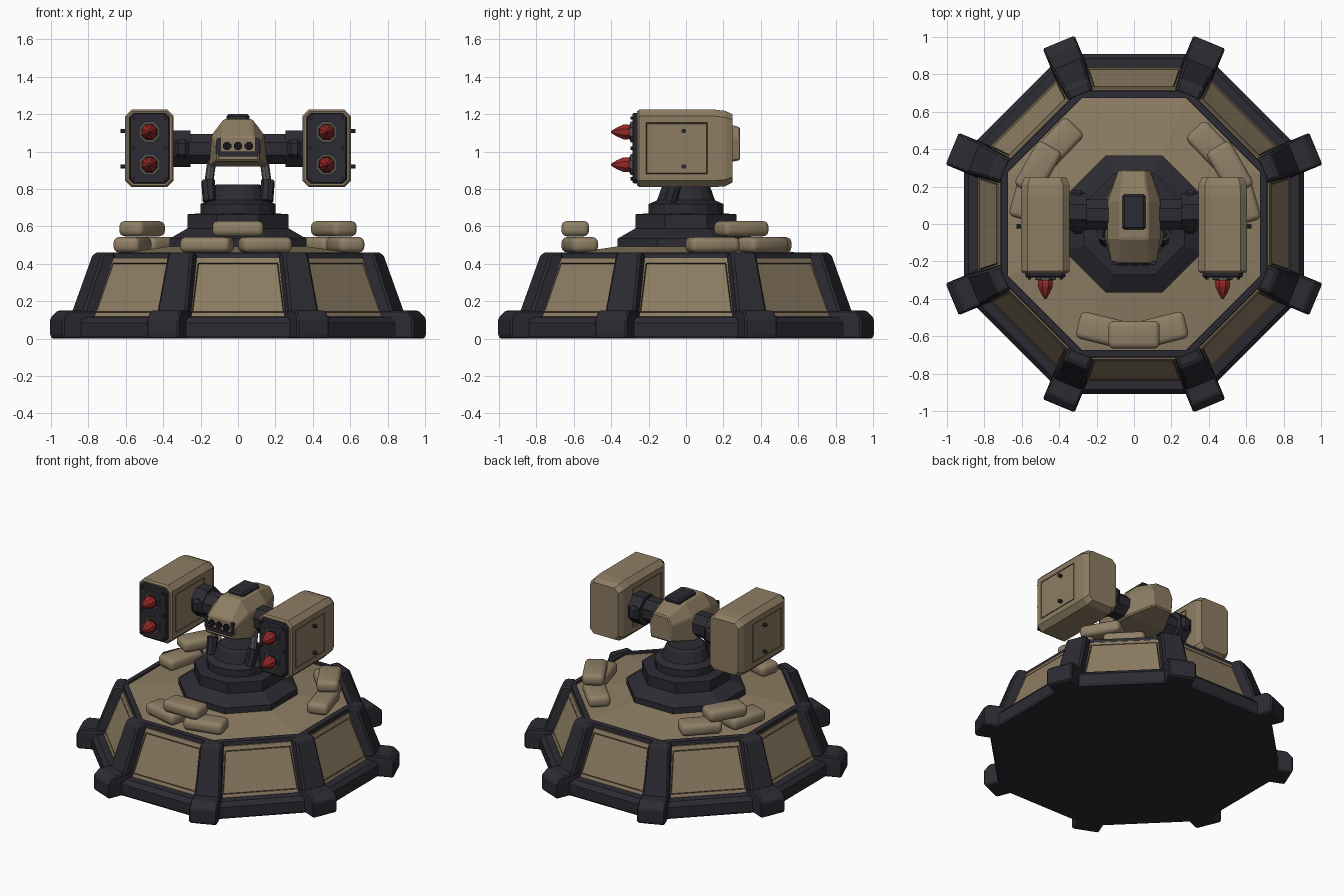
import bpy, bmesh, math
from mathutils import Matrix, Vector

if "Cube" in bpy.data.objects:
    bpy.data.objects.remove(bpy.data.objects["Cube"])


def material(name, rgb):
    m = bpy.data.materials.new(name)
    m.diffuse_color = (*rgb, 1)
    m.use_nodes = True
    m.node_tree.nodes["Principled BSDF"].inputs["Base Color"].default_value = m.diffuse_color
    return m


DARK = material("dark_armor", (0.024, 0.024, 0.032))
TAN = material("tan_armor", (0.27, 0.205, 0.125))
SEAM = material("seam_brown", (0.11, 0.083, 0.05))
BAG = material("sandbag_tan", (0.28, 0.215, 0.135))
RED = material("warhead_red", (0.30, 0.022, 0.022))
BLACK = material("lens_black", (0.008, 0.008, 0.01))
GREY = material("rod_grey", (0.075, 0.078, 0.088))


def loft(name, rings, mat, xf=Matrix(), bevel=0, groove=None, caps=True, smooth=False):
    """Skin a list of equal-length point rings; groove = (face test, margin)."""
    bm = bmesh.new()
    rows = [[bm.verts.new(p) for p in r] for r in rings]
    n = len(rows[0])
    for a, b in zip(rows, rows[1:]):
        for i in range(n):
            bm.faces.new((a[i], a[(i + 1) % n], b[(i + 1) % n], b[i]))
    if caps:
        bm.faces.new(rows[0][::-1])
        bm.faces.new(rows[-1])
    bmesh.ops.recalc_face_normals(bm, faces=bm.faces)
    if groove:
        bm.normal_update()
        faces = [f for f in bm.faces if groove[0](f)]
        bmesh.ops.inset_individual(bm, faces=faces, thickness=groove[1])
        for depth in (-0.008, 0.008):
            res = bmesh.ops.inset_individual(bm, faces=faces, thickness=0.004, depth=depth)
            for f in res["faces"]:
                f.material_index = 1
    me = bpy.data.meshes.new(name)
    bm.to_mesh(me)
    bm.free()
    me.transform(xf)
    if xf.determinant() < 0:
        me.flip_normals()
    me.materials.append(mat)
    me.materials.append(SEAM)
    ob = bpy.data.objects.new(name, me)
    bpy.context.collection.objects.link(ob)
    if bevel:
        mod = ob.modifiers.new("edge", "BEVEL")
        mod.width, mod.segments, mod.limit_method = bevel, 3 if smooth else 1, "ANGLE"
        mod.angle_limit = math.radians(25)
    if smooth:
        for p in me.polygons:
            p.use_smooth = True
    return ob


def ring(a, z, n=8):
    """Regular polygon of apothem a with flats facing the axes."""
    r = a / math.cos(math.pi / n)
    return [(r * math.cos((i + .5) * math.tau / n), r * math.sin((i + .5) * math.tau / n), z)
            for i in range(n)]


def turned(name, profile, mat, xf=Matrix(), n=8, **kw):
    return loft(name, [ring(a, z, n) for a, z in profile], mat, xf, **kw)


def rect(x0, x1, w, z):
    return [(x0, -w, z), (x1, -w, z), (x1, w, z), (x0, w, z)]


def box(name, c, s, mat, xf=Matrix(), **kw):
    x, y, z = (v / 2 for v in s)
    return loft(name, [rect(-x, x, y, -z), rect(-x, x, y, z)], mat,
                xf @ Matrix.Translation(c), **kw)


def cut_rect(hx, z0, z1, c, y):
    """Rectangle in the xz plane with clipped corners."""
    return [(hx - c, y, z0), (hx, y, z0 + c), (hx, y, z1 - c), (hx - c, y, z1),
            (c - hx, y, z1), (-hx, y, z1 - c), (-hx, y, z0 + c), (c - hx, y, z0)]


def rod(name, a, b, r, mat, n=8):
    a, b = Vector(a), Vector(b)
    q = (b - a).to_track_quat("Z", "Y").to_matrix().to_4x4()
    return turned(name, [(r, 0), (r, (b - a).length)], mat, Matrix.Translation(a) @ q, n)


def spin(deg):
    return Matrix.Rotation(math.radians(deg), 4, "Z")


# Octagonal bunker: skirt, core wall, rim and sloped deck
turned("base_skirt", [(.90, 0), (.91, .015), (.91, .085), (.885, .115), (.80, .12)], DARK)
turned("wall_core", [(.825, .10), (.705, .44)], DARK)
turned("deck_rim", [(.715, .42), (.71, .457), (.675, .46), (.672, .43)], DARK, caps=False)
turned("deck", [(.69, .43), (.68, .447), (.34, .497)], TAN)

# Eight wall panels, corner pillars and feet
for k in range(8):
    face, corner = spin(45 * k), spin(45 * k + 22.5)
    loft("wall_panel", [[(.80, -.275, .115), (.80, .275, .115), (.69, .24, .43), (.69, -.24, .43)],
                        [(.838, -.275, .115), (.838, .275, .115), (.722, .24, .43), (.722, -.24, .43)]],
         TAN, face, groove=(lambda f: f.normal.x > .5, .038))
    loft("corner_pillar", [rect(.74, .945, .088, .10), rect(.74, .82, .072, .44),
                           rect(.74, .805, .068, .46)], DARK, corner, bevel=.012)
    loft("corner_foot", [rect(.80, 1.045, .086, 0), rect(.80, 1.052, .092, .015),
                         rect(.80, 1.052, .092, .11), rect(.80, 1.01, .088, .15)],
         DARK, corner, bevel=.012)

# Turret pedestal
turned("pedestal", [(.365, .47), (.365, .535), (.27, .59), (.27, .665), (.20, .67)], DARK)
turned("pedestal_collar", [(.20, .66), (.20, .72), (.155, .74), (.13, .81), (.115, .825)], DARK, n=16)

# Sensor head, lofted front to back
head = [(-.21, .11, .95, .12, 1.04, .085, 1.08), (-.08, .155, .92, .14, 1.09, .075, 1.175),
        (.12, .155, .92, .14, 1.09, .075, 1.175), (.29, .075, .955, .085, 1.07, .055, 1.13)]
loft("sensor_head", [[(-b, y, zb), (b, y, zb), (m, y, zm), (t, y, zt), (-t, y, zt), (-m, y, zm)]
                     for y, b, zb, m, zm, t, zt in head], TAN, bevel=.008)
box("head_hatch", (0, .065, 1.18), (.125, .19, .04), DARK, bevel=.012)

# Visor frame and its three lenses
box("visor_bar", (0, -.21, .988), (.21, .018, .026), DARK)
for s in (-1, 1):
    box("visor_side", (s * .103, -.208, 1.03), (.022, .018, .08), DARK)
for x in (-.058, 0, .058):
    rod("lens", (x, -.20, 1.03), (x, -.222, 1.03), .022, BLACK)

# Mirrored arms, struts and missile pods
for s in (-1, 1):
    side = Matrix.Scale(s, 4, (1, 0, 0))
    rod("arm_inner", (s * .12, .05, 1.015), (s * .27, .05, 1.015), .08, DARK)
    rod("arm_outer", (s * .255, .065, 1.015), (s * .36, .065, 1.015), .098, DARK)
    box("arm_flange", (.30, .065, 1.015), (.075, .235, .10), DARK, side, bevel=.02)
    rod("strut_sleeve", (s * .152, -.085, .735), (s * .16, -.055, .845), .034, DARK)
    rod("strut_rod", (s * .158, -.06, .82), (s * .14, -.01, .95), .022, GREY)
    rod("strut_mount", (s * .08, -.06, .755), (s * .16, -.08, .755), .022, DARK)

    pod = side @ Matrix.Translation((.474, 0, 0))
    loft("pod_shell", [cut_rect(.12, .82, 1.215, .03, -.262), cut_rect(.13, .81, 1.225, .035, -.25),
                       cut_rect(.13, .81, 1.225, .035, .15), cut_rect(.128, .815, 1.218, .035, .21),
                       cut_rect(.112, .835, 1.20, .03, .248)], TAN, pod,
         groove=(lambda f: abs(f.normal.x) > .99 and f.calc_area() > .1, .05))
    loft("pod_face", [cut_rect(.108, .83, 1.207, .022, -.25), cut_rect(.108, .83, 1.207, .022, -.278),
                      cut_rect(.102, .836, 1.20, .022, -.285)], DARK, pod)
    for z in (1.105, .93):
        x = s * .474
        rod("tube_ring", (x, -.27, z), (x, -.296, z), .056, GREY)
        rod("tube_lip", (x, -.27, z), (x, -.299, z), .049, SEAM)
        rod("tube_bore", (x, -.27, z), (x, -.301, z), .043, BLACK)
        turned("warhead", [(.03, .27), (.04, .315), (.039, .335), (.024, .37), (.004, .402)], RED,
               Matrix.Translation((x, 0, z)) @ Matrix.Rotation(math.pi / 2, 4, "X"))
    for z in (1.11, .92):
        rod("side_bolt", (s * .59, -.012, z), (s * .628, -.012, z), .011, DARK)
    for dx in (-.085, .085):
        for z in (.855, 1.018, 1.18):
            rod("face_bolt", (s * .474 + dx, -.28, z), (s * .474 + dx, -.297, z), .009, DARK)

# Three stacks of sandbags around the deck
for a in (0, 120, 240):
    for x, y, z, t in ((-.165, -.568, .502, -14), (.145, -.568, .502, 14), (0, -.592, .588, 0)):
        xf = spin(a) @ Matrix.Translation((x, y, z)) @ spin(t)
        box("sandbag", (0, 0, 0), (.275, .148, .082), BAG, xf, bevel=.03, smooth=True)
